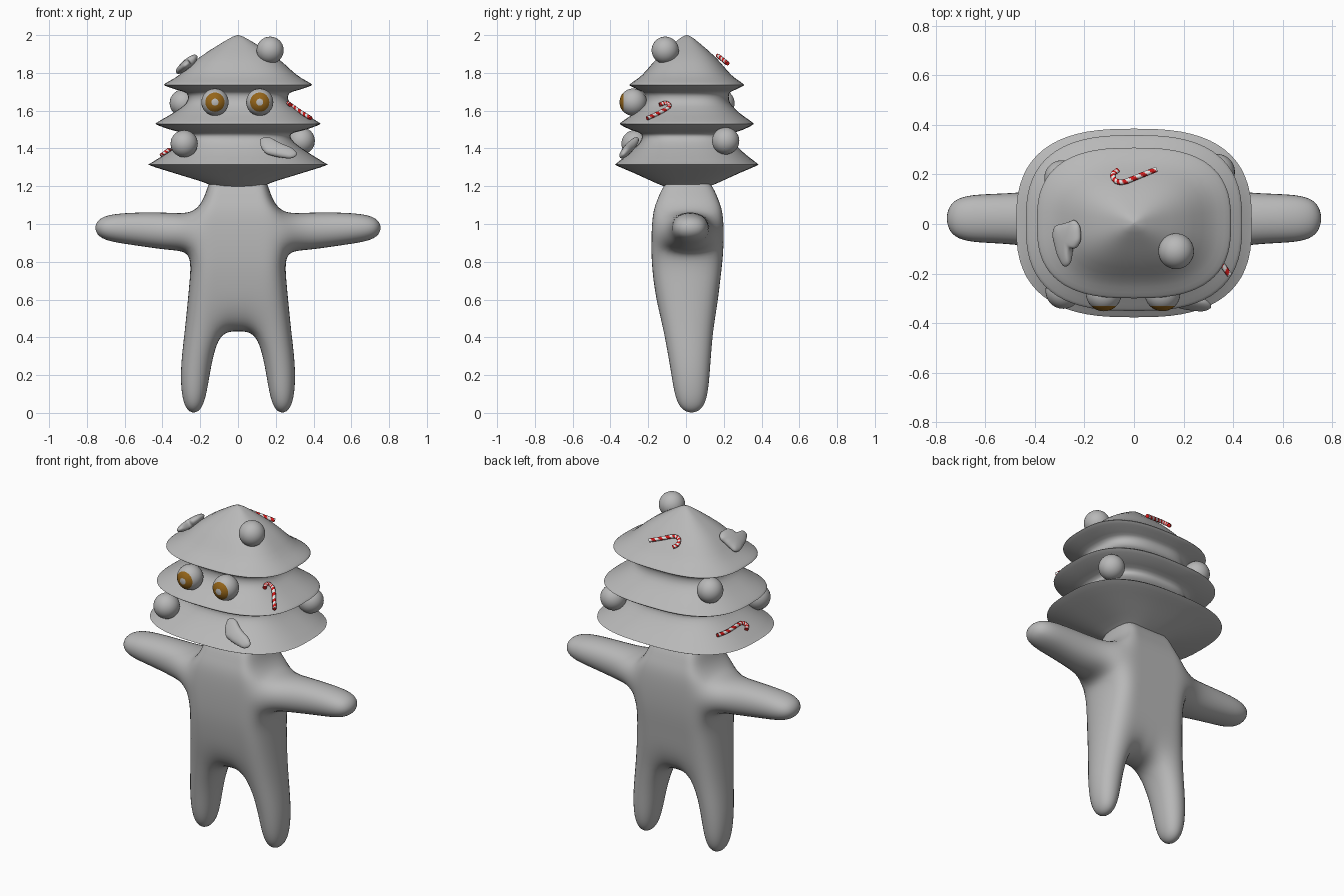
import bpy, bmesh
from math import sin, cos, pi, copysign, radians
from mathutils import Vector, Matrix

if "Cube" in bpy.data.objects:
    bpy.data.objects.remove(bpy.data.objects["Cube"])


def material(name, r, g, b):
    m = bpy.data.materials.new(name)
    m.use_nodes = True
    m.diffuse_color = (r, g, b, 1)
    m.node_tree.nodes["Principled BSDF"].inputs["Base Color"].default_value = (r, g, b, 1)
    return m


GREY = material("plain grey", .48, .48, .48)
BROWN = material("iris brown", .3, .13, .01)
RED = material("candy red", .65, .01, .01)
WHITE = material("candy white", .8, .8, .8)


def finish(bm, name, mats, subdivide=0, mirror=False, angle=60):
    bmesh.ops.recalc_face_normals(bm, faces=bm.faces)
    mesh = bpy.data.meshes.new(name)
    bm.to_mesh(mesh)
    bm.free()
    obj = bpy.data.objects.new(name, mesh)
    bpy.context.collection.objects.link(obj)
    for m in mats:
        mesh.materials.append(m)
    if mirror:
        obj.modifiers.new("Mirror", 'MIRROR').use_clip = True
    if subdivide:
        s = obj.modifiers.new("Subdivision", 'SUBSURF')
        s.levels = s.render_levels = subdivide
    bpy.ops.object.select_all(action='DESELECT')
    obj.select_set(True)
    bpy.context.view_layer.objects.active = obj
    if subdivide:
        bpy.ops.object.shade_smooth()
    else:
        bpy.ops.object.shade_smooth_by_angle(angle=radians(angle))
    return obj


def smooth_path(points, steps):
    # Catmull-Rom curve through the points
    p = [Vector(q) for q in points]
    p = [2 * p[0] - p[1]] + p + [2 * p[-1] - p[-2]]
    out = []
    for a, b, c, d in zip(p, p[1:], p[2:], p[3:]):
        for i in range(steps):
            t = i / steps
            out.append(b + (c - a) * t / 2 + (a - b * 2.5 + c * 2 - d / 2) * t ** 2
                       + (b * 3 - a - c * 3 + d) * t ** 3 / 2)
    return out + [p[-2]]


def loft(bm, rings, caps=True):
    n = len(rings[0])
    faces = []
    rows = [[bm.verts.new(v) for v in ring] for ring in rings]
    for i, (a, b) in enumerate(zip(rows, rows[1:])):
        for j in range(n):
            k = (j + 1) % n
            faces.append((bm.faces.new((a[j], a[k], b[k], b[j])), i, j))
    if caps:
        bm.faces.new(rows[0])
        bm.faces.new(rows[-1])
    return faces


# Body: half cage of front and back cells, mirrored and subdivided
def body():
    bm = bmesh.new()
    torso = [(1.26, .07, .15, -.10, .12), (1.13, .10, .18, -.15, .17),
             (1.06, .11, .24, -.18, .20), (.85, .11, .25, -.185, .20),
             (.70, .10, .262, -.175, .18), (.42, .10, .29, -.125, .15)]
    arm = [(.36, .85, 1.07, -.10, .14), (.58, .885, 1.07, -.085, .13),
           (.77, .915, 1.045, -.075, .12)]
    leg = [(.2, .145, .318, -.085, .135), (-.015, .18, .29, -.05, .11)]

    def pair(x, z, front, back):
        return bm.verts.new((x, front, z)), bm.verts.new((x, back, z))

    rows = [[pair(x, z, f, b) for x in (0, x1, x2)] for z, x1, x2, f, b in torso]
    cells = []
    for upper, lower in zip(rows, rows[1:]):
        for j in range(2):
            cells.append((upper[j], upper[j + 1], lower[j + 1], lower[j]))
    hi, lo = rows[2][2], rows[3][2]
    for x, z0, z1, f, b in arm:
        new_hi, new_lo = pair(x, z1, f, b), pair(x, z0, f, b)
        cells.append((hi, new_hi, new_lo, lo))
        hi, lo = new_hi, new_lo
    inner, outer = rows[-1][1:]
    for z, x0, x1, f, b in leg:
        new_in, new_out = pair(x0, z, f, b), pair(x1, z, f, b)
        cells.append((inner, outer, new_out, new_in))
        inner, outer = new_in, new_out
    edges = {}
    for cell in cells:
        for side in (0, 1):
            bm.faces.new([p[side] for p in cell])
        for p, q in zip(cell, cell[1:] + cell[:1]):
            edges.setdefault(frozenset((p, q)), []).append((p, q))
    # Walls close the outline, apart from the mirror plane
    for uses in edges.values():
        p, q = uses[0]
        if len(uses) == 1 and p[0].co.x + q[0].co.x > 0:
            bm.faces.new((p[0], q[0], q[1], p[1]))
    finish(bm, "body", [GREY], subdivide=3, mirror=True)


# Tiered tree head: rounded rectangular rings along a profile
def tree():
    profile = [(2, .002, .002), (1.98, .05, .04), (1.885, .2, .15), (1.79, .31, .235),
               (1.745, .383, .295), (1.732, .386, .3), (1.712, .33, .26), (1.69, .27, .225),
               (1.64, .275, .23), (1.587, .345, .28), (1.54, .425, .345), (1.526, .43, .35),
               (1.5, .36, .3), (1.475, .28, .24), (1.43, .3, .25), (1.37, .385, .31),
               (1.323, .46, .37), (1.31, .465, .372), (1.27, .34, .28), (1.22, .18, .17),
               (1.195, .13, .11)]
    rings = []
    for z, rx, ry in smooth_path(profile, 3):
        ring = []
        for i in range(64):
            c, s = cos(i * pi / 32), sin(i * pi / 32)
            ring.append((rx * copysign(abs(c) ** .74, c),
                         .004 + ry * copysign(abs(s) ** .74, s), z))
        rings.append(ring)
    bm = bmesh.new()
    loft(bm, rings)
    finish(bm, "tree_head", [GREY])


# Baubles and eyes: spheres with the pole turned to the front
def ball(name, place, eye=False):
    bm = bmesh.new()
    bmesh.ops.create_uvsphere(bm, u_segments=32, v_segments=24, radius=.072,
                              matrix=Matrix.Rotation(pi / 2, 4, 'X'))
    if eye:
        for f in bm.faces:
            facing = -f.calc_center_median().normalized().y
            f.material_index = int(cos(radians(45)) < facing < cos(radians(15)))
    finish(bm, name, [GREY, BROWN]).location = place


# Candy canes: swept tubes with spiral stripes
def cane(name, points, normal):
    path = smooth_path(points, 14)
    normal = Vector(normal)
    rings = []
    for i, p in enumerate(path):
        t = path[min(i + 1, len(path) - 1)] - path[max(i - 1, 0)]
        u = t.cross(normal).normalized()
        v = u.cross(t).normalized()
        rings.append([p + .011 * (u * cos(a * pi / 4) + v * sin(a * pi / 4)) for a in range(8)])
    bm = bmesh.new()
    for f, i, j in loft(bm, rings):
        f.material_index = int((i + j) % 8 < 4)
    finish(bm, name, [RED, WHITE])


# Stockings: thick outlines laid on the slope, softened
def stocking(name, outline, place, normal):
    n = Vector(normal).normalized() * .028
    pts = [Vector(place(*p)) for p in outline]
    bm = bmesh.new()
    loft(bm, [[p - n for p in pts], [p + n for p in pts]])
    finish(bm, name, [GREY], subdivide=3)


body()
tree()
ball("left_eye", (.115, -.28, 1.645), True)
ball("right_eye", (-.122, -.28, 1.645), True)
for i, place in enumerate([(.17, -.11, 1.92), (-.285, -.27, 1.425),
                           (.335, .21, 1.44), (-.29, .185, 1.64)]):
    ball("bauble_%d" % (i + 1), place)

cane("back_cane", [(.09, .22, 1.85), (.025, .195, 1.87), (-.04, .17, 1.89),
                   (-.075, .175, 1.885), (-.085, .2, 1.865), (-.065, .217, 1.85)], (0, .6, .8))
cane("left_cane", [(.385, -.205, 1.56), (.345, -.15, 1.585), (.3, -.095, 1.615),
                   (.275, -.09, 1.633), (.265, -.11, 1.64), (.275, -.14, 1.632)], (.7, 0, .7))
cane("right_cane", [(-.35, .2, 1.39), (-.365, .12, 1.39), (-.365, .03, 1.393),
                    (-.37, -.01, 1.39), (-.39, -.02, 1.375), (-.405, .005, 1.365)], (-.7, 0, .7))

stocking("front_stocking",
         [(.1, 1.46), (.17, 1.465), (.205, 1.425), (.3, 1.4), (.33, 1.365), (.29, 1.34),
          (.2, 1.36), (.14, 1.37), (.115, 1.41)],
         lambda x, z: (x, -.25 - (1.46 - z) * .9, z), (.1, -.7, .7))
stocking("top_stocking",
         [(-.325, .005), (-.27, .005), (-.24, .03), (-.215, 0), (-.21, -.07), (-.235, -.11),
          (-.26, -.09), (-.25, -.17), (-.285, -.19), (-.31, -.13), (-.335, -.04)],
         lambda x, y: (x, y, 1.8 + (x + .325) * .85), (-.65, -.1, .75))
